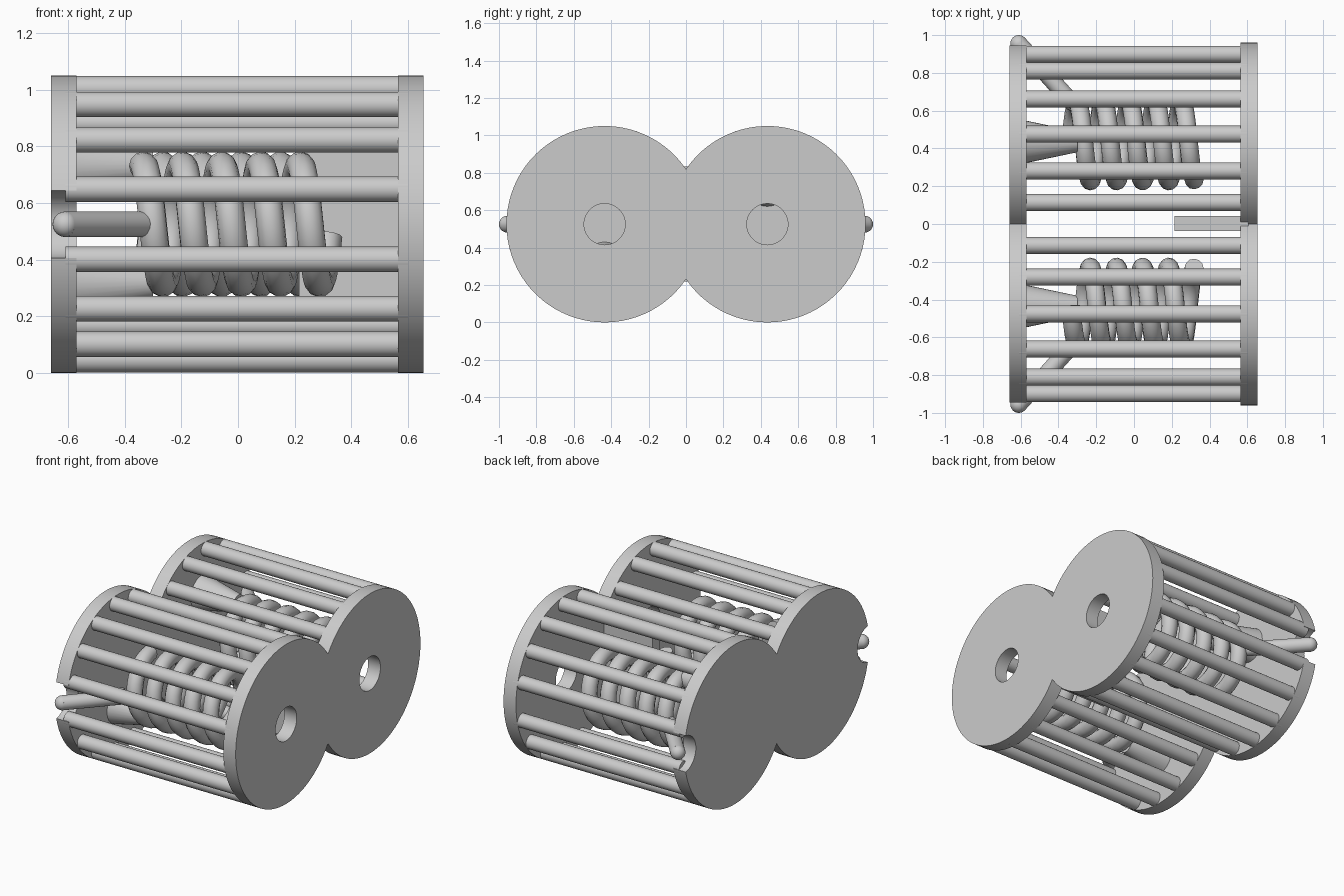
import bpy, bmesh, math
from math import sin, cos, pi, radians
from mathutils import Vector

if "Cube" in bpy.data.objects:
    bpy.data.objects.remove(bpy.data.objects["Cube"], do_unlink=True)

CY, CZ, R = 0.435, 0.525, 0.525      # cage centre offset, axis height, radius

grey = bpy.data.materials.new("plain grey")
grey.use_nodes = True
grey.diffuse_color = (0.6, 0.6, 0.6, 1)
grey.node_tree.nodes["Principled BSDF"].inputs["Base Color"].default_value = (0.6, 0.6, 0.6, 1)


def finish(obj, name):
    obj.name = name
    obj.data.materials.clear()
    obj.data.materials.append(grey)
    bpy.ops.object.select_all(action='DESELECT')
    obj.select_set(True)
    bpy.context.view_layer.objects.active = obj
    bpy.ops.object.shade_smooth_by_angle(angle=radians(35))
    return obj


def rod(name, a, b, r1, r2=None, sides=32):
    """Round rod from a to b, optionally tapered."""
    a, b = Vector(a), Vector(b)
    bpy.ops.mesh.primitive_cone_add(vertices=sides, radius1=r1, radius2=r1 if r2 is None else r2,
                                    depth=(b - a).length, location=(a + b) / 2)
    obj = bpy.context.object
    obj.rotation_euler = (b - a).to_track_quat('Z', 'Y').to_euler()
    return finish(obj, name)


def ball(name, centre, r):
    bpy.ops.mesh.primitive_uv_sphere_add(segments=24, ring_count=12, radius=r, location=centre)
    return finish(bpy.context.object, name)


def end_plate(name, x0, x1, cut_y, cut_r):
    """Two merged discs, with a round cut on each side."""
    half = pi - math.acos(CY / R)
    n = 64
    arc = [-half + 2 * half * i / n for i in range(n + 1)]
    outline = [(CY + R * cos(t), CZ + R * sin(t)) for t in arc]
    outline += [(-y, 2 * CZ - z) for y, z in outline[1:-1]]
    bm = bmesh.new()
    face = bm.faces.new([bm.verts.new((x0, y, z)) for y, z in outline])
    grown = bmesh.ops.extrude_face_region(bm, geom=[face])
    bmesh.ops.translate(bm, vec=(x1 - x0, 0, 0),
                        verts=[v for v in grown["geom"] if isinstance(v, bmesh.types.BMVert)])
    bmesh.ops.recalc_face_normals(bm, faces=bm.faces)
    mesh = bpy.data.meshes.new(name)
    bm.to_mesh(mesh)
    bm.free()
    plate = bpy.data.objects.new(name, mesh)
    bpy.context.collection.objects.link(plate)
    for s in (-1, 1):
        cutter = rod("cutter", (x0 - 0.1, s * cut_y, CZ), (x1 + 0.1, s * cut_y, CZ), cut_r, sides=48)
        mod = plate.modifiers.new("cut", 'BOOLEAN')
        mod.operation, mod.solver, mod.object = 'DIFFERENCE', 'EXACT', cutter
        bpy.context.view_layer.objects.active = plate
        bpy.ops.object.modifier_apply(modifier=mod.name)
        bpy.data.objects.remove(cutter, do_unlink=True)
    return finish(plate, name)


def coil(name, s):
    """Spring wound from the bottom, outward and over, to the inner side."""
    start, turns, pitch, radius, steps = -0.335, 4.74, 0.1385, 0.207, 32
    curve = bpy.data.curves.new(name, 'CURVE')
    curve.dimensions = '3D'
    curve.bevel_depth, curve.bevel_resolution = 0.05, 4
    curve.use_fill_caps = True
    line = curve.splines.new('POLY')
    n = int(turns * steps)
    line.points.add(n)
    for i, p in enumerate(line.points):
        t = i / steps
        a = 2 * pi * t
        p.co = (start + pitch * t, s * (CY + radius * sin(a)), CZ - s * radius * cos(a), 1)
    temp = bpy.data.objects.new("temp", curve)
    bpy.context.collection.objects.link(temp)
    mesh = bpy.data.meshes.new_from_object(temp.evaluated_get(bpy.context.evaluated_depsgraph_get()))
    bpy.data.objects.remove(temp, do_unlink=True)
    obj = bpy.data.objects.new(name, mesh)
    bpy.context.collection.objects.link(obj)
    return finish(obj, name)


# End plates: one notched at its outer sides, one with centre holes
end_plate("notched_plate", -0.66, -0.57, CY + R, 0.12)
end_plate("holed_plate", 0.565, 0.655, CY, 0.11)

# Divider web between the two cages
bpy.ops.mesh.primitive_cube_add(size=1, location=(0.41, 0.003, CZ))
bpy.context.object.scale = (0.39, 0.08, 0.615)
finish(bpy.context.object, "divider")

# Each cage; the second is the first turned half way about the long axis
for s, side in ((1, "back"), (-1, "front")):
    for k in range(6):
        for up in (-1, 1):
            a = radians(15 + 23.4 * k)
            y, z = s * (CY + 0.48 * cos(a)), CZ + up * 0.48 * sin(a)
            rod(f"{side}_bar", (-0.61, y, z), (0.6, y, z), 0.045)
    coil(f"{side}_spring", -1 if s < 0 else 1).location = (0, 0, 0)
    # Tapered mount holding the start of the spring
    mount_z = CZ + s * 0.207
    rod(f"{side}_mount", (-0.6, s * CY, mount_z), (-0.3, s * CY, mount_z), 0.118, 0.055)
    # Lever wire sticking out through the notch
    tip, root = (-0.61, s * 0.955, CZ), (-0.33, s * 0.645, CZ)
    rod(f"{side}_lever", tip, root, 0.045)
    ball(f"{side}_lever_tip", tip, 0.045)
    ball(f"{side}_lever_root", root, 0.045)
